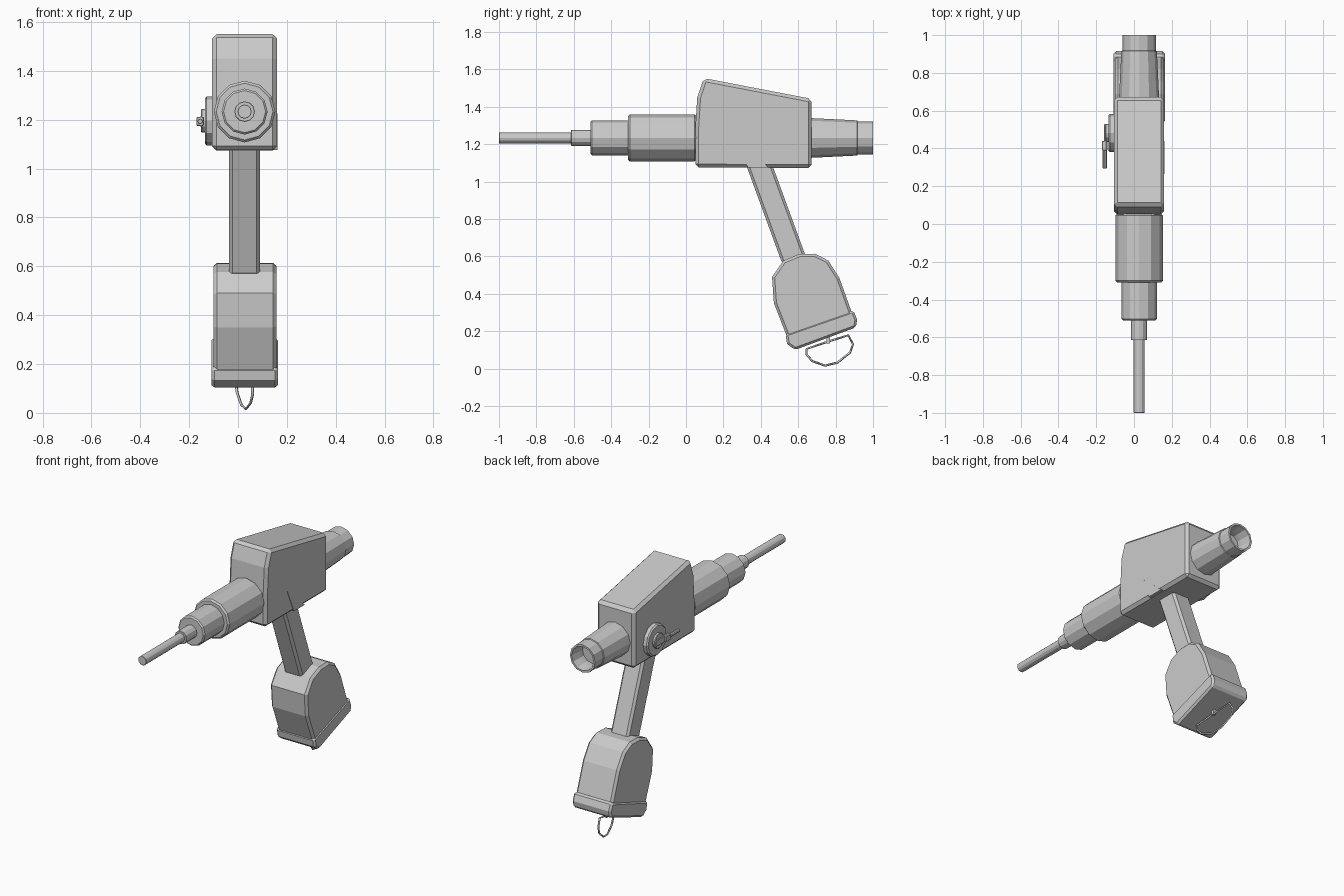
import bpy, bmesh, math
from mathutils import Vector

if "Cube" in bpy.data.objects:
    bpy.data.objects.remove(bpy.data.objects["Cube"])

CX, CZ = 0.027, 1.233   # long axis of the tool


def finish(name, bm, bevel=0.0):
    bmesh.ops.remove_doubles(bm, verts=bm.verts, dist=1e-5)
    bmesh.ops.recalc_face_normals(bm, faces=bm.faces)
    me = bpy.data.meshes.new(name)
    bm.to_mesh(me)
    bm.free()
    ob = bpy.data.objects.new(name, me)
    bpy.context.collection.objects.link(ob)
    if bevel:
        m = ob.modifiers.new("bevel", 'BEVEL')
        m.width = bevel
        m.segments = 1
        m.limit_method = 'ANGLE'
        m.angle_limit = math.radians(50)
    return ob


def prism(name, pts, x0, x1, bevel=0.0):
    """Side profile in (y, z) extruded along x."""
    bm = bmesh.new()
    f = bm.faces.new([bm.verts.new((x0, y, z)) for y, z in pts])
    r = bmesh.ops.extrude_face_region(bm, geom=[f])
    for v in r["geom"]:
        if isinstance(v, bmesh.types.BMVert):
            v.co.x = x1
    return finish(name, bm, bevel)


def lathe(name, prof, origin, axis, n=12):
    """Profile of (radius, distance) turned around the x or y axis."""
    bm = bmesh.new()
    rings = []
    for r, d in prof:
        ring = []
        for i in range(n):
            a = 2 * math.pi * i / n
            c, s = r * math.cos(a), r * math.sin(a)
            off = (c, d, s) if axis == 'y' else (d, c, s)
            ring.append(bm.verts.new(Vector(origin) + Vector(off)))
        rings.append(ring)
    for a, b in zip(rings, rings[1:]):
        for i in range(n):
            j = (i + 1) % n
            bm.faces.new((a[i], a[j], b[j], b[i]))
    for ring in (rings[0], rings[-1]):
        bm.faces.new(ring)
    return finish(name, bm)


def drum(name, r, d0, d1, b, origin, axis, n=12):
    """Cylinder with chamfered ends."""
    return lathe(name, [(r - b, d0), (r, d0 + b), (r, d1 - b), (r - b, d1)],
                 origin, axis, n)


axis_o = (CX, 0, CZ)

# Motor housing
prism("housing", [(0.05, 1.075), (0.05, 1.29), (0.06, 1.45), (0.095, 1.553),
                  (0.672, 1.442), (0.672, 1.073)], -0.106, 0.16, 0.018)

# Stepped front barrel and bit
drum("front_barrel", 0.126, -0.31, 0.055, 0.01, axis_o, 'y')
drum("chuck", 0.094, -0.51, -0.30, 0.008, axis_o, 'y')
drum("bit_holder", 0.042, -0.615, -0.50, 0.002, axis_o, 'y')
drum("bit", 0.029, -1.0, -0.60, 0.002, axis_o, 'y')

# Hollow rear tube
lathe("rear_tube", [(0.107, 0.65), (0.094, 0.915), (0.089, 0.918), (0.089, 1.0),
                    (0.077, 1.0), (0.070, 0.93), (0.070, 0.90)], axis_o, 'y')

# Slanted handle and the spur at its top on the right side
prism("handle", [(0.31, 1.12), (0.45, 1.12), (0.655, 0.56), (0.515, 0.56)],
      -0.037, 0.09, 0.014)
prism("handle_spur", [(0.265, 1.225), (0.44, 1.076), (0.33, 1.076)], 0.10, 0.162)

# Battery pack with rounded top, and its base band
prism("battery", [(0.46, 0.49), (0.52, 0.577), (0.605, 0.612), (0.69, 0.614),
                  (0.76, 0.578), (0.82, 0.485), (0.89, 0.29), (0.88, 0.22),
                  (0.59, 0.12), (0.54, 0.17), (0.47, 0.35)], -0.10, 0.158, 0.014)
prism("battery_base", [(0.532, 0.185), (0.54, 0.132), (0.583, 0.10), (0.908, 0.22),
                       (0.915, 0.262), (0.895, 0.312)], -0.108, 0.163, 0.012)

# Hanging wire loop under the battery, swivelled slightly
loop = [(0.645, 0.105), (0.755, 0.143), (0.868, 0.178), (0.893, 0.13), (0.877, 0.085),
        (0.81, 0.032), (0.743, 0.016), (0.675, 0.04), (0.645, 0.075)]
cu = bpy.data.curves.new("wire_loop", 'CURVE')
cu.dimensions = '3D'
cu.bevel_depth = 0.006
cu.bevel_resolution = 0
sp = cu.splines.new('POLY')
sp.points.add(len(loop) - 1)
for p, (y, z) in zip(sp.points, loop):
    p.co = (0.06 - 0.277 * (y - 0.645), y, z, 1)
sp.use_cyclic_u = True
bpy.context.collection.objects.link(bpy.data.objects.new("wire_loop", cu))
prism("loop_eyelet", [(0.75, 0.18), (0.77, 0.18), (0.77, 0.135), (0.75, 0.135)],
      0.018, 0.038)

# Dial with lever on the left side
dial_o = (0, 0.482, 1.195)
drum("dial_plate", 0.10, -0.136, -0.09, 0.008, dial_o, 'x')
drum("dial_knob", 0.048, -0.151, -0.13, 0.003, dial_o, 'x')
prism("lever_hub", [(0.39, 1.173), (0.53, 1.173), (0.53, 1.213), (0.39, 1.213)],
      -0.158, -0.145, 0.003)
prism("lever_block", [(0.39, 1.175), (0.44, 1.175), (0.44, 1.211), (0.39, 1.211)],
      -0.17, -0.14, 0.003)
drum("lever_pin", 0.011, 0.295, 0.40, 0.002, (-0.155, 0, 1.193), 'y', 8)
